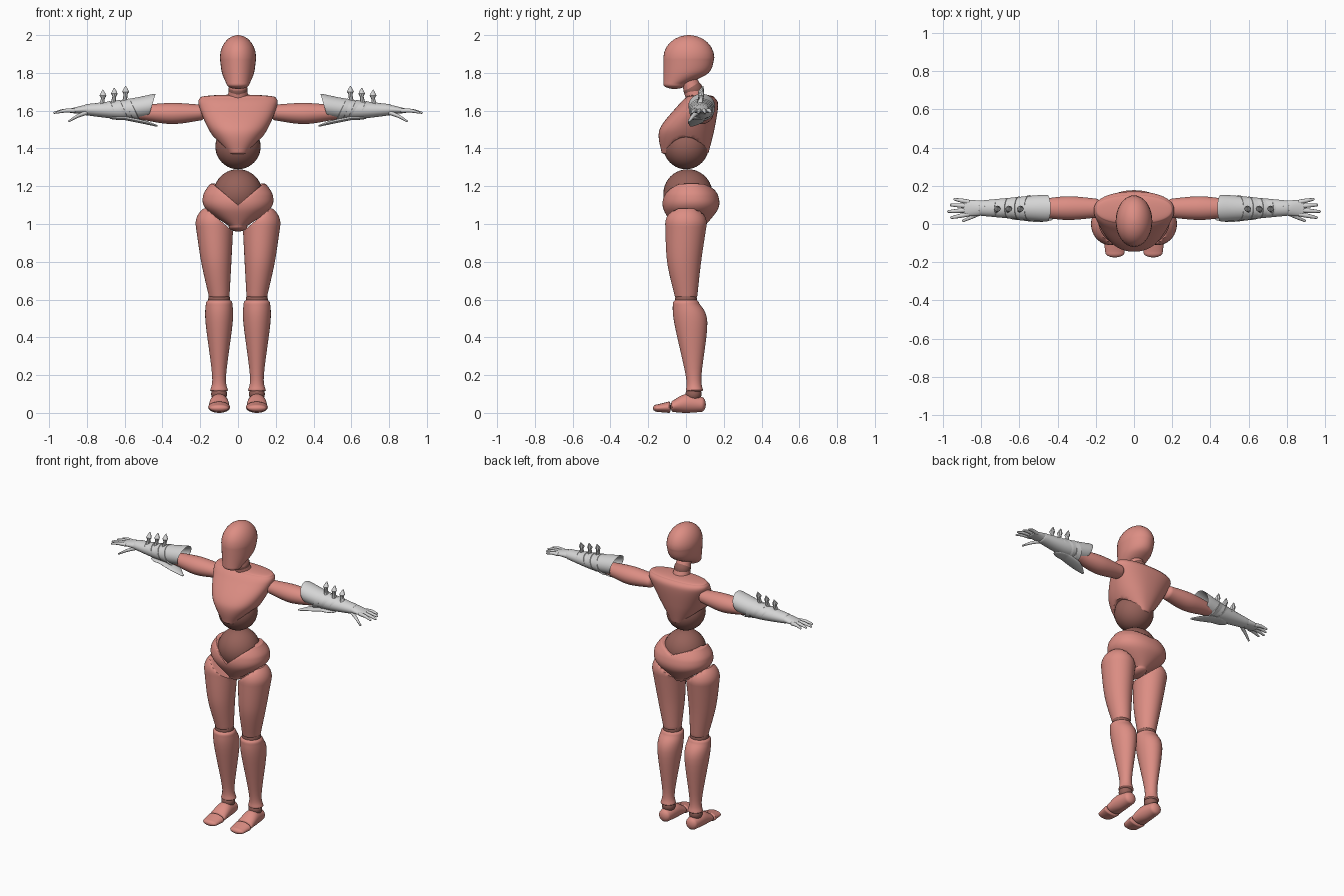
import bpy, bmesh, math
from mathutils import Vector

default = bpy.data.objects.get("Cube")
if default:
    bpy.data.objects.remove(default)


def material(name, red, green, blue):
    mat = bpy.data.materials.new(name)
    mat.use_nodes = True
    mat.diffuse_color = (red, green, blue, 1)
    shader = mat.node_tree.nodes["Principled BSDF"]
    shader.inputs["Base Color"].default_value = mat.diffuse_color
    return mat


SALMON = material("salmon", .72, .27, .23)
DARK = material("dark salmon", .3, .12, .1)
METAL = material("light grey", .66, .66, .66)


def finish(name, bm, mat):
    bmesh.ops.recalc_face_normals(bm, faces=bm.faces)
    mesh = bpy.data.meshes.new(name)
    bm.to_mesh(mesh)
    bm.free()
    mesh.materials.append(mat)
    mesh.shade_smooth()
    mesh.set_sharp_from_angle(angle=math.radians(40))
    obj = bpy.data.objects.new(name, mesh)
    bpy.context.scene.collection.objects.link(obj)


def interpolate(keys, steps):
    """Catmull-Rom curve through the key sections."""
    padded = [keys[0], *keys, keys[-1]]
    rows = []
    for before, start, end, after in zip(padded, padded[1:], padded[2:], padded[3:]):
        for k in range(steps):
            u = k / steps
            row = []
            for a, b, c, d in zip(before, start, end, after):
                bend = 2 * a - 5 * b + 4 * c - d + u * (3 * (b - c) + d - a)
                row.append(b + u / 2 * (c - a + u * bend))
            rows.append(row)
    rows.append(list(keys[-1]))
    return rows


def round_end(row, neighbour, depth, steps):
    """Elliptical dome of sections growing outwards from an end section."""
    outward = math.copysign(depth, row[0] - neighbour[0])
    dome = []
    for k in range(1, steps + 1):
        angle = math.pi / 2 * k / (steps + .3)
        shrink = math.cos(angle)
        t, a, b, radius_a, radius_b = row
        dome.append([t + outward * math.sin(angle), a, b, radius_a * shrink, radius_b * shrink])
    return dome


def loft(name, axis, keys, mat, side=1, ends=(.01, .01), power=2, warp=None, segs=32, steps=6):
    """Skin sections (position, centre a, centre b, radius a, radius b) with domed ends."""
    rows = interpolate(keys, steps)
    first = round_end(rows[0], rows[1], ends[0], steps) if ends[0] else []
    last = round_end(rows[-1], rows[-2], ends[1], steps)
    bm = bmesh.new()
    rings = []
    for t, a, b, radius_a, radius_b in first[::-1] + rows + last:
        ring = []
        for i in range(segs):
            angle = math.tau * i / segs
            c, s = math.cos(angle), math.sin(angle)
            u = a + radius_a * math.copysign(abs(c) ** (2 / power), c)
            v = b + radius_b * math.copysign(abs(s) ** (2 / power), s)
            point = Vector({"x": (t, u, v), "y": (u, t, v), "z": (u, v, t)}[axis])
            if warp:
                warp(point)
            point.x *= side
            ring.append(bm.verts.new(point))
        rings.append(ring)
    for low, high in zip(rings, rings[1:]):
        for i in range(segs):
            bm.faces.new((low[i - 1], low[i], high[i], high[i - 1]))
    bm.faces.new(rings[0])
    bm.faces.new(rings[-1])
    finish(name, bm, mat)


def joint(name, centre, radius):
    bm = bmesh.new()
    bmesh.ops.create_uvsphere(bm, u_segments=32, v_segments=20, radius=radius)
    bmesh.ops.translate(bm, verts=bm.verts, vec=centre)
    finish(name, bm, DARK)


def body(z, front, back, half_width):
    """Section of a central part, given by its front and back."""
    return z, 0, (front + back) / 2, half_width, (back - front) / 2


def sleeve(x, width, height, lift=0):
    """Section around the axis of the outstretched arm."""
    return x, .083, 1.605 + lift, width, height


# Rules that shape the parts after lofting
def chest_arch(p):
    p.z = max(p.z, 1.36 + math.sqrt(max(0, .01 - p.y * p.y)))


def pelvis_dip(p):
    lowest = 1.1 if p.y < 0 else 1.17
    p.z = min(p.z, lowest + (1.22 - lowest) * min(1, abs(p.x) / .14))


def thigh_slant(p):
    p.z = min(p.z, 1.1 - .85 * max(0, .19 - p.x))


def cuff_slant(p):
    p.x -= (p.z - 1.62) * 3 * max(0, min(.1, .62 - p.x))


def band_slant(p):
    p.x += (p.z - 1.61) * .45


# Head, neck and trunk
loft("head", "z", [body(1.74, -.12, 0, .06), body(1.8, -.12, .12, .085),
                   body(1.88, -.12, .15, .096)], SALMON, ends=(.025, .12))
loft("neck", "z", [body(1.66, 0, .11, .055), body(1.77, -.03, .06, .043)], SALMON)
joint("neck_joint", (0, .038, 1.71), .051)
loft("chest", "z", [body(1.38, -.13, .12, .07), body(1.5, -.14, .15, .155),
                    body(1.63, -.04, .17, .208), body(1.67, 0, .15, .2)],
     SALMON, ends=(.02, .015), power=2.3, warp=chest_arch, segs=64, steps=10)
joint("belly_ball", (0, 0, 1.41), .12)
joint("waist_ball", (0, .01, 1.16), .13)
loft("pelvis", "z", [body(.99, -.07, .1, .05), body(1.08, -.12, .17, .17),
                     body(1.15, -.12, .17, .185), body(1.21, -.09, .13, .15)],
     SALMON, ends=(.03, .01), power=2.2, warp=pelvis_dip, segs=64, steps=10)

for side, label in ((1, "left_"), (-1, "right_")):
    # Leg
    loft(label + "thigh", "z", [
        (.62, .1, 0, .055, .06), (.8, .115, -.01, .08, .09), (1, .125, 0, .1, .11)],
        SALMON, side, ends=(.02, .1), warp=thigh_slant, segs=48, steps=8)
    joint(label + "knee_joint", (side * .1, 0, .6), .058)
    loft(label + "shin", "z", [
        (.12, .1, .045, .047, .045), (.2, .1, .04, .037, .042),
        (.48, .1, .025, .072, .088), (.58, .1, 0, .07, .07)], SALMON, side, ends=(.01, .03))
    joint(label + "ankle_joint", (side * .1, .04, .1), .042)
    loft(label + "foot", "y", [
        (.08, .1, .045, .04, .04), (0, .1, .05, .05, .05), (-.07, .1, .035, .055, .03)],
        SALMON, side, ends=(.025, .01))
    loft(label + "toes", "y", [(-.09, .1, .03, .058, .03), (-.15, .1, .025, .05, .02)],
         SALMON, side, ends=(.01, .025))

    # Arm and hollow gauntlet, flared at the cuff and tapering to the wrist
    loft(label + "arm", "x", [
        sleeve(.2, .05, .042, -.015), sleeve(.35, .062, .056, -.02),
        sleeve(.5, .045, .04, -.015)], SALMON, side, ends=(.03, .06))
    loft(label + "gauntlet", "x", [
        sleeve(.56, .045, .045), sleeve(.475, .062, .056, .02), sleeve(.47, .07, .063, .02),
        sleeve(.62, .057, .05), sleeve(.8, .04, .03)],
        METAL, side, ends=(0, .02), warp=cuff_slant)
    loft(label + "elbow_plate", "x", [
        (.6, .06, 1.56, .04, .01), (.5, .05, 1.54, .04, .01), (.43, .03, 1.52, .01, .005)],
        METAL, side, ends=(.08, .005), segs=16)

    # Slanted bands wrapping the forearm
    for i in range(5):
        x, size = .55 + .055 * i, .068 - .007 * i
        loft(f"{label}forearm_band_{i}", "x", [
            sleeve(x, size, size - .008), sleeve(x + .03, size - .007, size - .015)],
            METAL, side, ends=(.005, .005), warp=band_slant, steps=3)

    # Arrow-tipped fins on top of the forearm
    for i in range(3):
        x, top = .595 + .06 * i, 1.73 - .01 * i
        loft(f"{label}fin_{i}", "z", [
            (1.62, x + .01, .07, .016, .02), (top - .045, x, .08, .01, .012),
            (top - .03, x, .08, .018, .016), (top, x, .09, .002, .002)],
            METAL, side, ends=(.01, .001), segs=8, steps=2)

    # Hand with fanned fingers
    loft(label + "palm", "x", [
        sleeve(.78, .036, .027), sleeve(.82, .041, .023), sleeve(.88, .042, .013, -.005)],
        METAL, side, ends=(.01, .015))
    fingers = [("thumb", Vector((.8, .06, 1.59)), Vector((.1, -.046, -.048)))]
    for i, (finger, length) in enumerate(zip(("index", "middle", "ring", "little"),
                                             (.1, .115, .1, .08))):
        spread = .13 * i - .2
        reach = Vector((math.cos(spread), math.sin(spread), -.1)) * length
        fingers.append((finger + "_finger", Vector((.865, .052 + .021 * i, 1.6)), reach))
    for finger, base, reach in fingers:
        knuckle = base + reach / 2 + Vector((0, 0, .005))
        loft(label + finger, "x", [
            (*base, .013, .012), (*knuckle, .011, .01), (*(base + reach * .93), .007, .006)],
            METAL, side, ends=(.005, .007), segs=12, steps=4)
